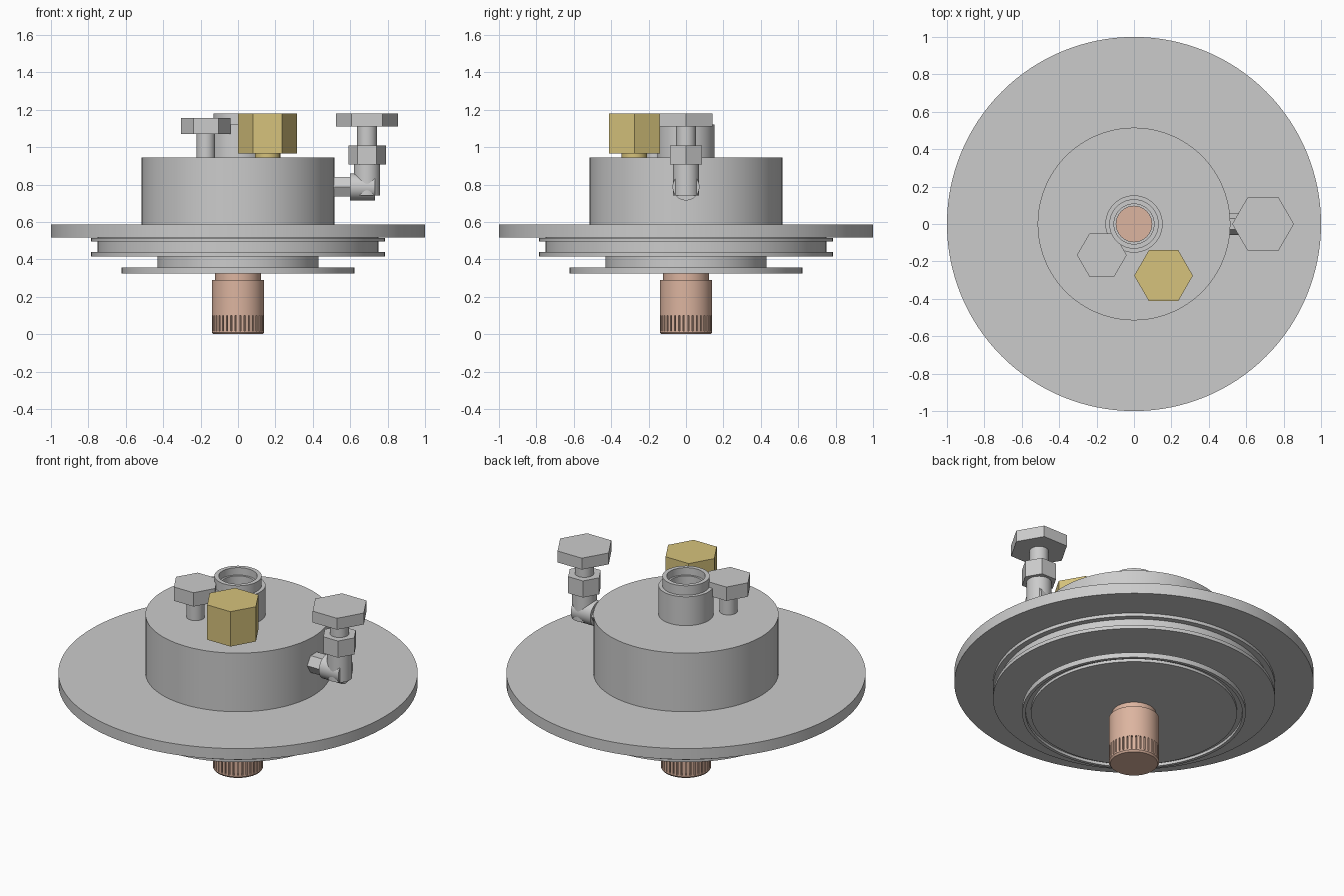
import bpy, bmesh, math
from mathutils import Matrix, Vector

if "Cube" in bpy.data.objects:
    bpy.data.objects.remove(bpy.data.objects["Cube"])


def material(name, rgb):
    m = bpy.data.materials.new(name)
    m.diffuse_color = (*rgb, 1)
    m.use_nodes = True
    m.node_tree.nodes["Principled BSDF"].inputs["Base Color"].default_value = m.diffuse_color
    return m


COPPER = material("copper", (0.72, 0.46, 0.35))
BRASS = material("brass", (0.67, 0.54, 0.20))


def finish(name, bm, mat=None, smooth=True):
    bmesh.ops.recalc_face_normals(bm, faces=bm.faces)
    me = bpy.data.meshes.new(name)
    bm.to_mesh(me)
    bm.free()
    ob = bpy.data.objects.new(name, me)
    bpy.context.collection.objects.link(ob)
    if mat:
        me.materials.append(mat)
    if smooth:
        bpy.ops.object.select_all(action='DESELECT')
        ob.select_set(True)
        bpy.context.view_layer.objects.active = ob
        bpy.ops.object.shade_smooth_by_angle(angle=math.radians(30))
    return ob


def lathe(name, profile, mat=None, seg=96):
    """Spin a closed (radius, z) outline about the z axis."""
    bm = bmesh.new()
    rings = []
    for r, z in profile:
        if r == 0:
            rings.append([bm.verts.new((0, 0, z))] * seg)
        else:
            rings.append([bm.verts.new((r * math.cos(2 * math.pi * i / seg),
                                        r * math.sin(2 * math.pi * i / seg), z))
                          for i in range(seg)])
    for a, b in zip(rings, rings[1:] + rings[:1]):
        for i in range(seg):
            j = (i + 1) % seg
            quad = list(dict.fromkeys((a[i], a[j], b[j], b[i])))
            if len(quad) > 2:
                bm.faces.new(quad)
    return finish(name, bm, mat)


def prism(name, start, end, radius, sides=6, mat=None, turn=0.0):
    """Hexagonal bar or round rod running from start to end."""
    a, b = Vector(start), Vector(end)
    d = b - a
    bm = bmesh.new()
    mtx = (Matrix.Translation((a + b) / 2)
           @ d.to_track_quat('Z', 'Y').to_matrix().to_4x4()
           @ Matrix.Rotation(turn, 4, 'Z'))
    bmesh.ops.create_circle(bm, cap_ends=True, segments=sides, radius=radius)
    # turn the first corner onto the local x axis
    bmesh.ops.rotate(bm, verts=bm.verts, matrix=Matrix.Rotation(math.pi / 2, 3, 'Z'))
    top = bmesh.ops.extrude_face_region(bm, geom=bm.faces[:])
    for v in [g for g in top["geom"] if isinstance(g, bmesh.types.BMVert)]:
        v.co.z += d.length
    bmesh.ops.translate(bm, verts=bm.verts, vec=(0, 0, -d.length / 2))
    bmesh.ops.transform(bm, verts=bm.verts, matrix=mtx)
    # drop any internal start cap duplicates
    bmesh.ops.remove_doubles(bm, verts=bm.verts, dist=1e-6)
    return finish(name, bm, mat, sides > 6)


BORE = 0.095

# Main flange with raised hub
lathe("flange_and_hub", [(BORE, 0.945), (0.515, 0.945), (0.515, 0.585), (1.0, 0.585),
                         (1.0, 0.518), (BORE, 0.518)], seg=128)

# Seal ring with a groove round its rim
lathe("grooved_seal_ring", [(BORE, 0.518), (0.752, 0.518), (0.752, 0.515), (0.785, 0.515),
                            (0.785, 0.495), (0.752, 0.495), (0.752, 0.438), (0.785, 0.438),
                            (0.785, 0.416), (BORE, 0.416)], seg=128)

# Neck and bottom plate with a ring groove underneath
lathe("neck_and_bottom_plate", [(BORE, 0.416), (0.43, 0.416), (0.43, 0.356), (0.622, 0.356),
                                (0.622, 0.325), (0.603, 0.325), (0.603, 0.342), (0.573, 0.342),
                                (0.573, 0.325), (BORE, 0.325)], seg=128)

# Stepped filler tube on top of the hub
lathe("filler_tube", [(BORE, 0.945), (0.153, 0.945), (0.153, 1.122), (0.132, 1.122),
                      (0.132, 1.18), (0.107, 1.18), (0.107, 1.135), (BORE, 1.135)])

# Hollow copper cup, recessed where the slots are
lathe("copper_cup", [(0, 0), (0.132, 0), (0.14, 0.01), (0.14, 0.018), (0.122, 0.018),
                     (0.122, 0.1), (0.14, 0.1), (0.14, 0.289), (0.122, 0.289),
                     (0.122, 0.325), (0.1, 0.325), (0.1, 0.03), (0, 0.03)], COPPER)

# Ribs between the slots of the cup
bm = bmesh.new()
ribs = 36
for k in range(ribs):
    mid, half = 2 * math.pi * k / ribs, 0.34 * 2 * math.pi / ribs
    grid = [[[bm.verts.new((r * math.cos(mid + s * half), r * math.sin(mid + s * half), z))
              for z in (0.018, 0.1)] for s in (-1, 1)] for r in (0.12, 0.14)]
    i, o = grid
    for f in ((o[0][0], o[1][0], o[1][1], o[0][1]), (i[0][0], i[0][1], i[1][1], i[1][0]),
              (i[0][0], o[0][0], o[0][1], i[0][1]), (i[1][0], i[1][1], o[1][1], o[1][0]),
              (i[0][1], o[0][1], o[1][1], i[1][1]), (i[0][0], i[1][0], o[1][0], o[0][0])):
        bm.faces.new(f)
finish("copper_cup_ribs", bm, COPPER, False)


def upright(name, x, y, z0, z1, radius, sides=6, mat=None):
    # hexagons have corners pointing along x
    return prism(name, (x, y, z0), (x, y, z1), radius, sides, mat)


# Bleed screw with hexagonal head
upright("bleed_screw_stem", -0.172, -0.166, 0.94, 1.07, 0.05, 32)
upright("bleed_screw_head", -0.172, -0.166, 1.07, 1.155, 0.133)

# Brass relief plug
upright("brass_plug_stem", 0.158, -0.276, 0.94, 0.966, 0.068, 32, BRASS)
upright("brass_plug_head", 0.158, -0.276, 0.966, 1.18, 0.157, 6, BRASS)

# Angle valve on the side of the hub
VX = 0.69
stub = prism("valve_inlet_hex", (0.505, 0, 0.787), (0.61, 0, 0.787), 0.06)
# make the stub's corners point along y
pts = [v.co for v in stub.data.vertices]
if max(p.y for p in pts) < 0.057:
    stub.data.transform(Matrix.Translation((0, 0, 0.787))
                        @ Matrix.Rotation(math.pi / 2, 4, 'X')
                        @ Matrix.Translation((0, 0, -0.787)))
prism("valve_elbow_inlet", (0.6, 0, 0.787), (0.732, 0, 0.787), 0.072, 48)
upright("valve_body", VX, 0, 0.742, 0.91, 0.07, 48)
upright("valve_nut", VX, 0, 0.908, 1.01, 0.1)
upright("valve_stem", VX, 0, 1.01, 1.11, 0.053, 32)
upright("valve_handle", VX, 0, 1.11, 1.18, 0.165)

# Check the hexagons: corners along x for every upright nut
for ob in bpy.data.objects:
    if ob.name in {"bleed_screw_head", "brass_plug_head", "valve_nut", "valve_handle"}:
        if ob.dimensions.y > ob.dimensions.x:
            c = sum((v.co for v in ob.data.vertices), Vector()) / len(ob.data.vertices)
            ob.data.transform(Matrix.Translation(c) @ Matrix.Rotation(math.pi / 2, 4, 'Z')
                              @ Matrix.Translation(-c))
